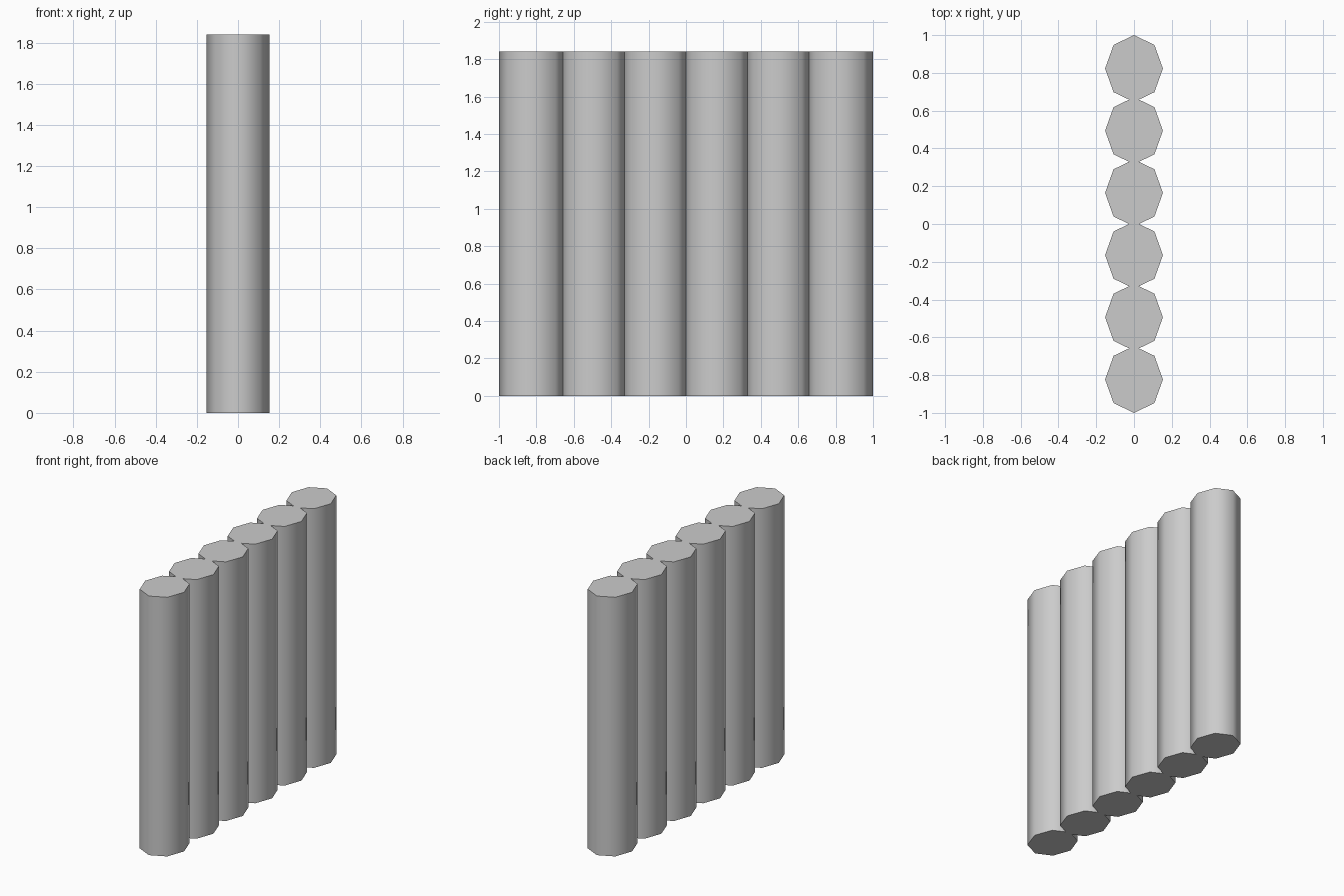
import bpy, math

if "Cube" in bpy.data.objects:
    bpy.data.objects.remove(bpy.data.objects["Cube"])

COUNT = 6
HEIGHT = 1.84
RX, RY = 0.153, 0.177          # slightly oval octagon, points on the axes
SPACING = (2.0 - 2 * RY) / (COUNT - 1)


def add_post(name, y):
    """Eight-sided upright post with smooth sides and flat caps."""
    bpy.ops.mesh.primitive_cylinder_add(
        vertices=8, radius=1, depth=HEIGHT, location=(0, y, HEIGHT / 2))
    post = bpy.context.object
    post.name = name
    post.scale = (RX, RY, 1)
    bpy.ops.object.transform_apply(location=False, rotation=False, scale=True)
    bpy.ops.object.shade_smooth_by_angle(angle=math.radians(60))
    return post


# Row of slightly overlapping posts along y
for i in range(COUNT):
    add_post(f"wall_post_{i + 1}", (i - (COUNT - 1) / 2) * SPACING)
